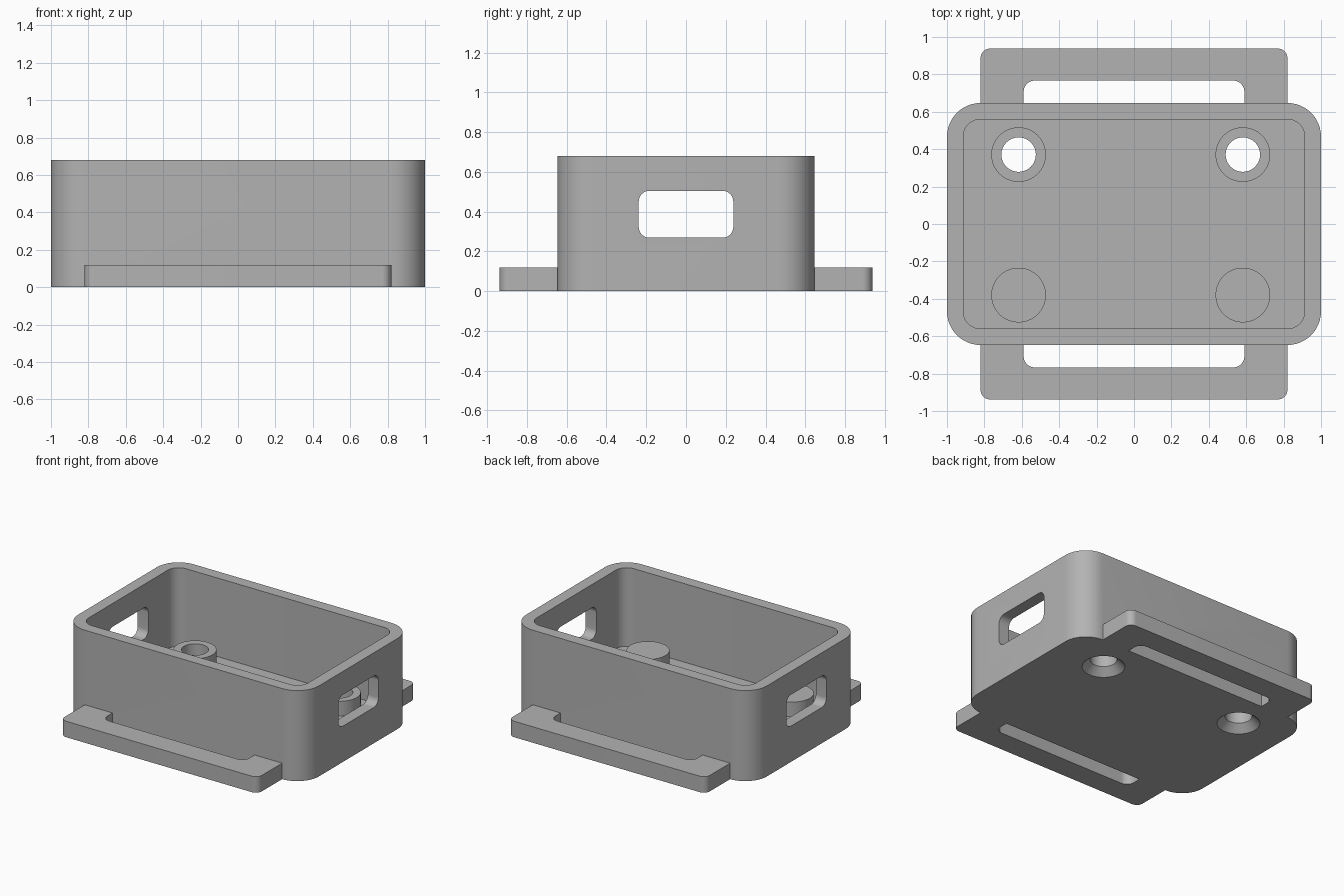
import bpy
import bmesh
from math import cos, sin, pi
from mathutils import Matrix, Vector

cube = bpy.data.objects.get("Cube")
if cube:
    bpy.data.objects.remove(cube, do_unlink=True)

grey = bpy.data.materials.new("plain grey")
grey.use_nodes = True
colour = (0.45, 0.45, 0.45, 1)
grey.diffuse_color = colour
grey.node_tree.nodes["Principled BSDF"].inputs["Base Color"].default_value = colour


def finish(name, bm):
    bmesh.ops.recalc_face_normals(bm, faces=bm.faces)
    mesh = bpy.data.meshes.new(name)
    bm.to_mesh(mesh)
    bm.free()
    mesh.materials.append(grey)
    obj = bpy.data.objects.new(name, mesh)
    bpy.context.collection.objects.link(obj)
    return obj


def rounded_prism(name, half_u, half_v, radius, low, high, matrix=None, steps=12):
    """Rounded rectangle in the xy plane, extruded from low to high."""
    bm = bmesh.new()
    verts = []
    for quarter, (su, sv) in enumerate([(1, 1), (-1, 1), (-1, -1), (1, -1)]):
        for i in range(steps + 1):
            a = (quarter + i / steps) * pi / 2
            verts.append(bm.verts.new((su * (half_u - radius) + radius * cos(a),
                                       sv * (half_v - radius) + radius * sin(a), low)))
    face = bm.faces.new(verts)
    top = bmesh.ops.extrude_face_region(bm, geom=[face])["geom"]
    bmesh.ops.translate(bm, vec=(0, 0, high - low),
                        verts=[g for g in top if isinstance(g, bmesh.types.BMVert)])
    if matrix:
        bm.transform(matrix)
    return finish(name, bm)


def cone(name, x, y, low, high, r_low, r_high):
    bm = bmesh.new()
    bmesh.ops.create_cone(bm, cap_ends=True, segments=64, radius1=r_low, radius2=r_high,
                          depth=high - low,
                          matrix=Matrix.Translation((x, y, (low + high) / 2)))
    return finish(name, bm)


def combine(target, tool, operation):
    """Apply a boolean to the target and remove the tool."""
    mod = target.modifiers.new(operation, "BOOLEAN")
    mod.operation = operation
    mod.solver = "EXACT"
    mod.object = tool
    bpy.context.view_layer.update()
    graph = bpy.context.evaluated_depsgraph_get()
    mesh = bpy.data.meshes.new_from_object(target.evaluated_get(graph))
    target.modifiers.clear()
    target.data = mesh
    bpy.data.objects.remove(tool, do_unlink=True)


WALL_X, WALL_Y, HEIGHT, FLOOR = 1.0, 0.647, 0.68, 0.09
LUG_HEIGHT = 0.12

# Strap lugs: one slotted plate passing under the box
housing = rounded_prism("housing", 0.82, 0.9375, 0.05, 0, LUG_HEIGHT)
combine(housing, rounded_prism("strap_slot", 0.59, 0.767, 0.06, -0.1, 0.3), "DIFFERENCE")

# Open box
combine(housing, rounded_prism("box", WALL_X, WALL_Y, 0.18, 0, HEIGHT), "UNION")
combine(housing, rounded_prism("cavity", 0.912, 0.559, 0.09, FLOOR, 1), "DIFFERENCE")

# Cable openings through both end walls
along_x = Matrix(((0, 0, 1, 0), (1, 0, 0, 0), (0, 1, 0, 0), (0, 0, 0, 1)))
combine(housing, rounded_prism("cable_opening", 0.238, 0.118, 0.055, -1.2, 1.2,
                               Matrix.Translation(Vector((0, 0, 0.387))) @ along_x),
        "DIFFERENCE")

# Four bosses; the back pair is drilled and countersunk from below
for x in (-0.617, 0.582):
    for y in (-0.38, 0.371):
        combine(housing, cone("boss", x, y, 0.05, 0.2, 0.146, 0.146), "UNION")
        if y > 0:
            combine(housing, cone("screw_hole", x, y, -0.1, 0.4, 0.092, 0.092), "DIFFERENCE")
            combine(housing, cone("countersink", x, y, -0.01, 0.054, 0.156, 0.092),
                    "DIFFERENCE")

# Smooth the rounded corners and keep the edges crisp
bpy.ops.object.select_all(action="DESELECT")
housing.select_set(True)
bpy.context.view_layer.objects.active = housing
bpy.ops.object.shade_smooth_by_angle(angle=pi / 6)
